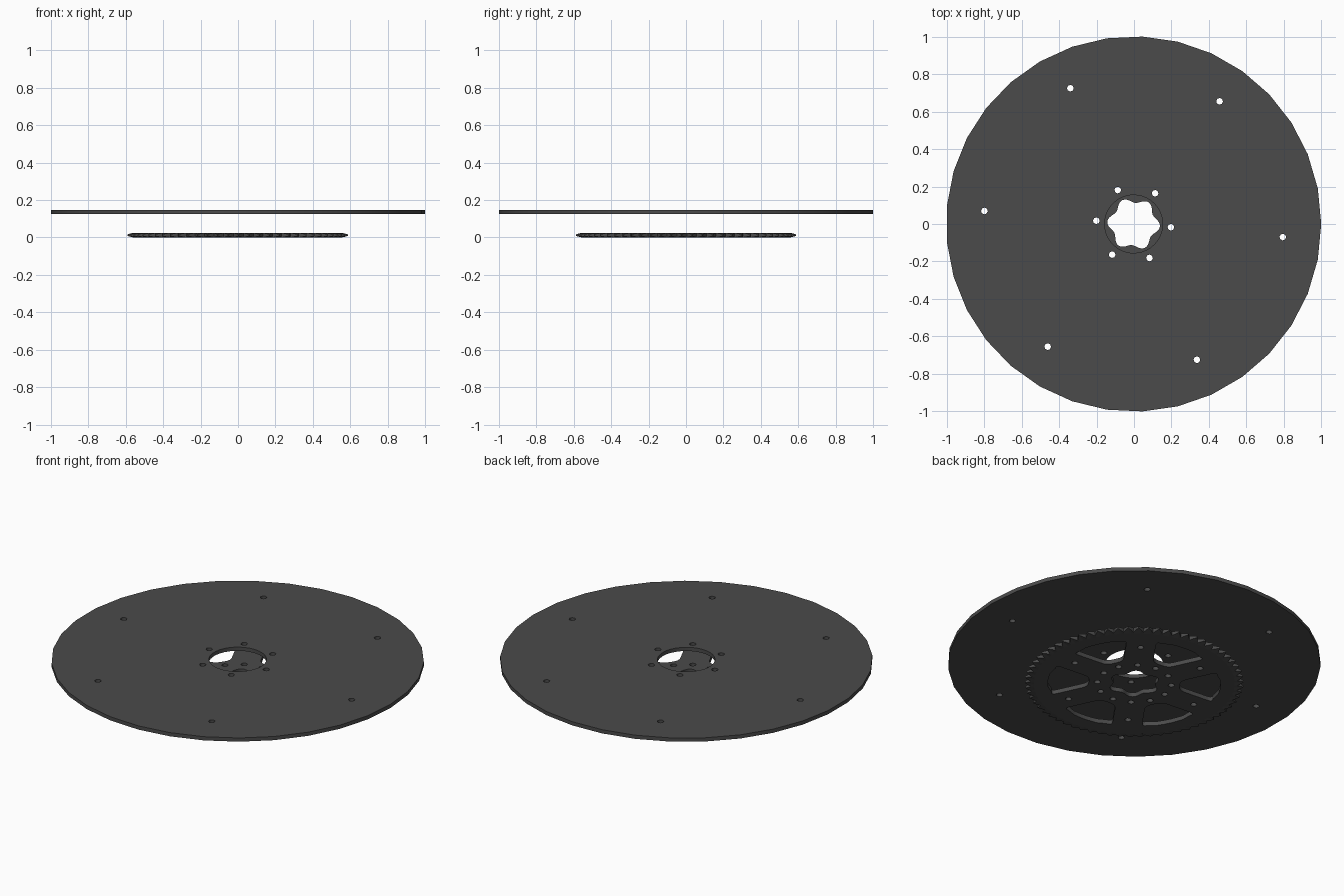
import bpy, bmesh
from math import sin, cos, pi, radians, asin
from mathutils import Vector

if "Cube" in bpy.data.objects:
    bpy.data.objects.remove(bpy.data.objects["Cube"])

CX = -0.002            # shared axis of both parts
PHASE = radians(-5)    # direction of the bolt pattern
TEETH = 66

mat = bpy.data.materials.new("dark_grey")
mat.diffuse_color = (0.07, 0.07, 0.07, 1)
mat.use_nodes = True
mat.node_tree.nodes["Principled BSDF"].inputs["Base Color"].default_value = mat.diffuse_color


def polar(r, a):
    return Vector((r * cos(a), r * sin(a)))


def circle(r, n, center=Vector((0, 0)), start=0.0):
    return [center + polar(r, start + 2 * pi * i / n) for i in range(n)]


def ring_of_holes(dist, r, count, sides=8):
    return [circle(r, sides, polar(dist, PHASE + 2 * pi * i / count), PHASE)
            for i in range(count)]


def finish(name, bm):
    bmesh.ops.recalc_face_normals(bm, faces=bm.faces)
    me = bpy.data.meshes.new(name)
    bm.to_mesh(me)
    bm.free()
    me.materials.clear()
    me.materials.append(mat)
    ob = bpy.data.objects.new(name, me)
    bpy.context.collection.objects.link(ob)
    return ob


def plate(name, loops, z0, z1):
    """Flat plate: first loop is the outline, the others are openings."""
    cu = bpy.data.curves.new(name + "_profile", 'CURVE')
    cu.dimensions = '2D'
    cu.fill_mode = 'BOTH'
    cu.extrude = (z1 - z0) / 2
    for loop in loops:
        sp = cu.splines.new('POLY')
        sp.points.add(len(loop) - 1)
        for p, co in zip(sp.points, loop):
            p.co = (co.x, co.y, 0, 1)
        sp.use_cyclic_u = True
    tmp = bpy.data.objects.new(name + "_profile", cu)
    bpy.context.collection.objects.link(tmp)
    bpy.context.view_layer.update()
    me = bpy.data.meshes.new_from_object(
        tmp.evaluated_get(bpy.context.evaluated_depsgraph_get()))
    bpy.data.objects.remove(tmp)
    bm = bmesh.new()
    bm.from_mesh(me)
    bmesh.ops.remove_doubles(bm, verts=bm.verts, dist=1e-5)
    bmesh.ops.translate(bm, verts=bm.verts, vec=(CX, 0, (z0 + z1) / 2))
    return finish(name, bm)


def window(mid, r_in=0.25, r_out=0.465, spoke=0.08, fillet=0.035):
    """Rounded opening between two parallel-sided spokes."""
    h_in = pi / 6 - asin(spoke / r_in)
    h_out = pi / 6 - asin(spoke / r_out)
    corners = [polar(r_in, mid - h_in), polar(r_out, mid - h_out),
               polar(r_out, mid + h_out), polar(r_in, mid + h_in)]
    pts = []
    for i, c in enumerate(corners):
        a = c + (corners[i - 1] - c).normalized() * fillet
        b = c + (corners[(i + 1) % 4] - c).normalized() * fillet
        if i == 2:   # outer edge follows the rim
            for k in range(1, 6):
                pts.append(polar(r_out, mid - h_out * 0.7 + 1.4 * h_out * k / 6))
        for t in (0, 0.25, 0.5, 0.75, 1):
            pts.append(a * (1 - t) ** 2 + c * 2 * t * (1 - t) + b * t * t)
    return pts


# Large upper disc with centre opening and two bolt circles
plate("upper_disc",
      [circle(1.002, 33), circle(0.155, 33)]
      + ring_of_holes(0.80, 0.018, 6) + ring_of_holes(0.20, 0.018, 6),
      0.125, 0.147)

# Sprocket web: lobed bore, spoke windows and bolt holes
BODY_R, Z0, Z1 = 0.54, 0.0, 0.025
bore = [polar(0.127 + 0.014 * cos(6 * (a - PHASE)), a)
        for a in (2 * pi * i / 72 for i in range(72))]
windows = [window(PHASE + pi / 6 + i * pi / 3) for i in range(6)]
plate("sprocket_web",
      [circle(BODY_R, TEETH * 4), bore] + windows
      + ring_of_holes(0.20, 0.018, 12) + ring_of_holes(0.39, 0.018, 6),
      Z0, Z1)

# Tooth ring: rounded roots, tips thinned on both faces
TOOTH = [(0.556, 0.0125), (0.573, 0.0085), (0.589, 0.004), (0.573, 0.0085)]
bm = bmesh.new()
mid = (Z0 + Z1) / 2
rows = []
for i in range(TEETH * 4):
    a = 2 * pi * i / (TEETH * 4) + PHASE
    r, h = TOOTH[i % 4]
    p, q = polar(BODY_R, a), polar(r, a)
    rows.append([bm.verts.new((v.x + CX, v.y, mid + z)) for v, z in
                 ((p, 0.0125), (q, h), (q, -h), (p, -0.0125))])
for i, cur in enumerate(rows):
    prev = rows[i - 1]
    for j in range(3):
        bm.faces.new((prev[j], cur[j], cur[j + 1], prev[j + 1]))
finish("sprocket_teeth", bm)
